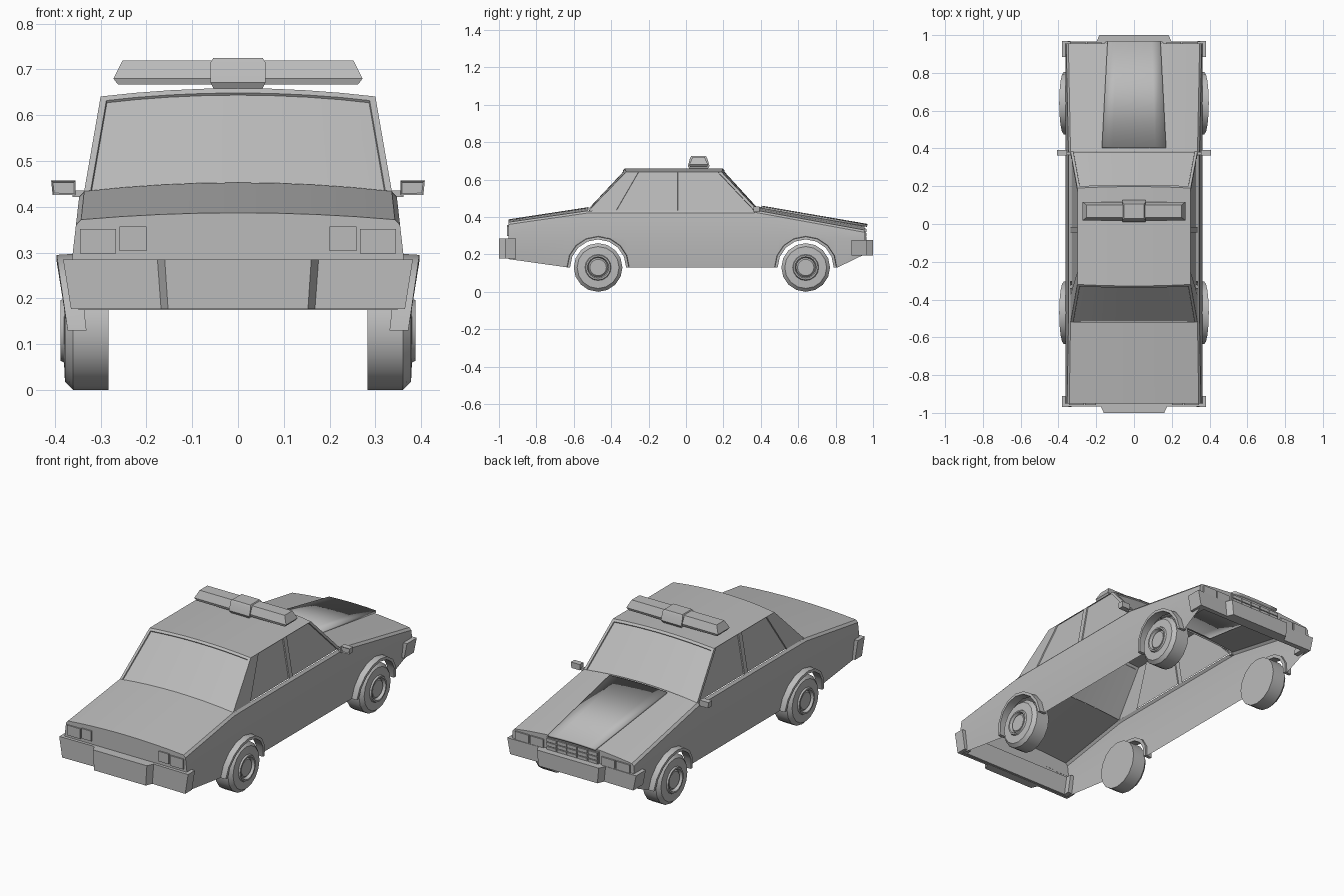
import bpy, bmesh
from math import sin, cos, pi

cube = bpy.data.objects.get("Cube")
if cube:
    bpy.data.objects.remove(cube)

GREY = (0.5, 0.5, 0.5, 1)
paint = bpy.data.materials.new("plain grey")
paint.use_nodes = True
paint.diffuse_color = GREY
paint.node_tree.nodes["Principled BSDF"].inputs["Base Color"].default_value = GREY


def lerp(table, t):
    """Piecewise linear lookup."""
    for (a, va), (b, vb) in zip(table, table[1:]):
        if t <= b:
            return va + (vb - va) * max(0, (t - a) / (b - a))
    return table[-1][1]


def finish(name, bm, mirror=False, angle=28):
    bmesh.ops.remove_doubles(bm, verts=bm.verts, dist=0.0005)
    bmesh.ops.recalc_face_normals(bm, faces=bm.faces)
    mesh = bpy.data.meshes.new(name)
    bm.to_mesh(mesh)
    bm.free()
    mesh.materials.append(paint)
    ob = bpy.data.objects.new(name, mesh)
    bpy.context.collection.objects.link(ob)
    if mirror:
        ob.modifiers.new("mirror", 'MIRROR').merge_threshold = 0.001
    bpy.ops.object.select_all(action='DESELECT')
    ob.select_set(True)
    bpy.context.view_layer.objects.active = ob
    bpy.ops.object.shade_smooth_by_angle(angle=angle * pi / 180)
    return ob


def loft(bm, rows, closed=False):
    """Skin a list of equal point rows with quads."""
    vs = [[bm.verts.new(p) for p in row] for row in rows]
    faces = []
    for a, b in zip(vs, vs[1:]):
        n = len(a)
        for i in range(n if closed else n - 1):
            j = (i + 1) % n
            faces.append(bm.faces.new((a[i], a[j], b[j], b[i])))
    return vs, faces


def solid(name, rows, mirror=False):
    """Closed loft with capped ends."""
    bm = bmesh.new()
    vs, _ = loft(bm, rows, True)
    bm.faces.new(vs[0])
    bm.faces.new(vs[-1])
    return finish(name, bm, mirror)


def box(name, x, y, z, mirror=False):
    return solid(name, [[(x[0], y[0], h), (x[1], y[0], h), (x[1], y[1], h), (x[0], y[1], h)]
                        for h in z], mirror)


AXLES = (-0.47, 0.64)
R = 0.13
REAR, FRONT = -0.95, 0.955
ROOF_Y, GLASS_Y = (-0.32, 0.19), (-0.52, 0.385)


def side_x(z):
    return lerp([(0.13, 0.343), (0.29, 0.362), (0.43, 0.346)], z)


def edge_z(y):
    return lerp([(REAR, 0.372), (-0.52, 0.434), (0.385, 0.434), (FRONT, 0.33)], y)


def deck_z(y, f):
    mid = lerp([(REAR, 0.387), (-0.52, 0.453), (0.385, 0.456), (FRONT, 0.355)], y)
    return mid + (edge_z(y) - mid) * f * f


def deck_edge(y):
    return side_x(edge_z(y)) - 0.01


# Body sides, open below, with wheel arches following the bottom edge
low = [(REAR, 0.175), (-0.63, 0.13)]
for ay in AXLES:
    low += [(ay - 0.153 * cos(k * pi / 8), R + 0.153 * sin(k * pi / 8)) for k in range(9)]
    low += [(-0.05, 0.13)] if ay < 0 else [(0.81, 0.13), (FRONT, 0.2)]
low += [(y, 0.13) for y in GLASS_Y if not any(abs(y - a) < 0.16 for a in AXLES)]
low.sort()
bm = bmesh.new()
rows = []
for y, z in low:
    t = edge_z(y)
    rows.append([(side_x(z), y, z), (side_x(0.29), y, 0.29),
                 (side_x(t - 0.012), y, t - 0.012), (deck_edge(y), y, t)])
loft(bm, rows)

# Trunk and hood decks with end panels
STEPS = [1, 0.75, 0.5, 0.25, 0]
for end, inner, bottom in ((REAR, GLASS_Y[0], 0.175), (FRONT, GLASS_Y[1], 0.2)):
    loft(bm, [[(deck_edge(y) * f, y, deck_z(y, f)) for f in STEPS] for y in (end, inner)])
    profile = [(side_x(bottom), end, bottom), (side_x(0.29), end, 0.29),
               (side_x(edge_z(end) - 0.012), end, edge_z(end) - 0.012)]
    profile += [(deck_edge(end) * f, end, deck_z(end, f)) for f in STEPS]
    bm.faces.new([bm.verts.new(p) for p in profile + [(0, end, bottom)]])
finish("body", bm, True)

# Raised hood panel
bm = bmesh.new()
loft(bm, [[(w * k / 3, y, deck_z(y, w * k / 3 / 0.34) + 0.008) for k in range(-3, 4)]
          for y, w in ((0.405, 0.17), (0.97, 0.14))])
hood = finish("hood_panel", bm)
mod = hood.modifiers.new("thickness", 'SOLIDIFY')
mod.thickness = 0.012

# Cabin: rear glass, roof and windscreen in one strip, then the sides
bm = bmesh.new()
SPAN = [k / 4 for k in range(-4, 5)]


def base_row(y):
    return [(0.336 * f, y, 0.434 + 0.02 * (1 - f * f)) for f in SPAN]


def roof_row(y, bow):
    return [(0.30 * f, y + bow * (1 - f * f), 0.641 + 0.018 * (1 - f * f)) for f in SPAN]


_, strip = loft(bm, [base_row(GLASS_Y[0]), roof_row(ROOF_Y[0], -0.008),
                     roof_row(ROOF_Y[1], 0.008), base_row(GLASS_Y[1])])
n = len(SPAN) - 1
panes = [strip[:n], strip[2 * n:]]
for s in (-1, 1):
    _, side = loft(bm, [[(s * 0.336, b, 0.434), (s * 0.30, t, 0.641)] for b, t in
                        zip((GLASS_Y[0], -0.39, -0.03, GLASS_Y[1]),
                            (ROOF_Y[0], -0.27, -0.03, ROOF_Y[1]))])
    panes += [[side[1]], [side[2]]]
bmesh.ops.remove_doubles(bm, verts=bm.verts, dist=0.0005)
bmesh.ops.recalc_face_normals(bm, faces=bm.faces)
for group in panes:
    bmesh.ops.inset_region(bm, faces=group, thickness=0.014, use_even_offset=True)
    bmesh.ops.inset_region(bm, faces=group, thickness=0.001, depth=-0.006, use_even_offset=True)
finish("cabin", bm)

# Bumpers with a stepped centre, narrower at the bottom
for name, s, z, ends, step, mid in (("rear_bumper", -1, (0.177, 0.285), (0.91, 0.968), 0.965, 0.172),
                                    ("front_bumper", 1, (0.195, 0.278), (0.885, 0.968), 0.965, 0.195)):
    half = [(0.382, ends[0]), (0.382, ends[1]), (mid + 0.004, step), (mid - 0.012, 1.0)]
    inner = [(0.34, 0.94), (0.34, ends[0])]
    plan = half + [(-x, y) for x, y in reversed(half)] + [(-x, y) for x, y in reversed(inner)] + inner
    solid(name, [[(x * k, s * y, h) for x, y in plan] for h, k in zip(z, (0.955, 1))])

# Tail lamps, headlamps and grille as thin plates
for name, x, z in (("inner_tail_lamp", (0.2, 0.259), (0.303, 0.357)),
                   ("outer_tail_lamp", (0.266, 0.345), (0.298, 0.352))):
    box(name, x, (-0.957, -0.949), z, True)
for name, x in (("inner_headlamp", (0.172, 0.25)), ("outer_headlamp", (0.258, 0.34))):
    box(name, x, (0.954, 0.963), (0.272, 0.322), True)
box("grille_panel", (-0.155, 0.155), (0.954, 0.96), (0.27, 0.342))
for r in range(3):
    for c in range(5):
        x, z = -0.15 + c * 0.061, 0.275 + r * 0.022
        box("grille_cell", (x, x + 0.056), (0.959, 0.966), (z, z + 0.018))

# Wheels and arch flares
for label, ay in zip(("rear", "front"), AXLES):
    rings = [(0.283, 0.13), (0.36, 0.13), (0.378, 0.112), (0.38, 0.07), (0.388, 0.066),
             (0.388, 0.058), (0.372, 0.052), (0.38, 0.044)]
    solid(label + "_wheel", [[(x, ay + r * cos(k * pi / 8), R + r * sin(k * pi / 8))
                              for k in range(16)] for x, r in rings], True)
    rows = []
    for k in range(9):
        a = k * pi / 8
        z = R + 0.153 * sin(a)
        xi, xo = side_x(z) - 0.012, 0.372 + 0.024 * sin(a)
        rows.append([(x, ay + r * cos(a), R + r * sin(a)) for x, r in
                     ((xi, 0.15), (xo, 0.15), (xo, 0.165), (xi, 0.168))])
    solid(label + "_arch_flare", rows, True)

# Door mirrors
box("mirror_arm", (0.33, 0.362), (0.365, 0.38), (0.422, 0.436), True)
bm = bmesh.new()
vs, _ = loft(bm, [[(x, y, z) for x, z in ((0.355, 0.426), (0.405, 0.426), (0.408, 0.457), (0.355, 0.457))]
                  for y in (0.362, 0.392)], True)
glass = bm.faces.new(vs[0])
bm.faces.new(vs[1])
bmesh.ops.recalc_face_normals(bm, faces=bm.faces)
bmesh.ops.inset_region(bm, faces=[glass], thickness=0.005, depth=-0.004)
finish("door_mirror", bm, True)

# Roof light bar with a central housing
def tapered(name, levels):
    solid(name, [[(-w, y0, z), (w, y0, z), (w, y1, z), (-w, y1, z)] for z, w, y0, y1 in levels])


tapered("light_bar", [(0.667, 0.262, 0.022, 0.112), (0.68, 0.272, 0.018, 0.117), (0.72, 0.252, 0.035, 0.1)])
tapered("light_bar_housing", [(0.655, 0.052, 0.02, 0.115), (0.672, 0.06, 0.01, 0.126),
                              (0.716, 0.06, 0.022, 0.113), (0.725, 0.054, 0.028, 0.107)])
